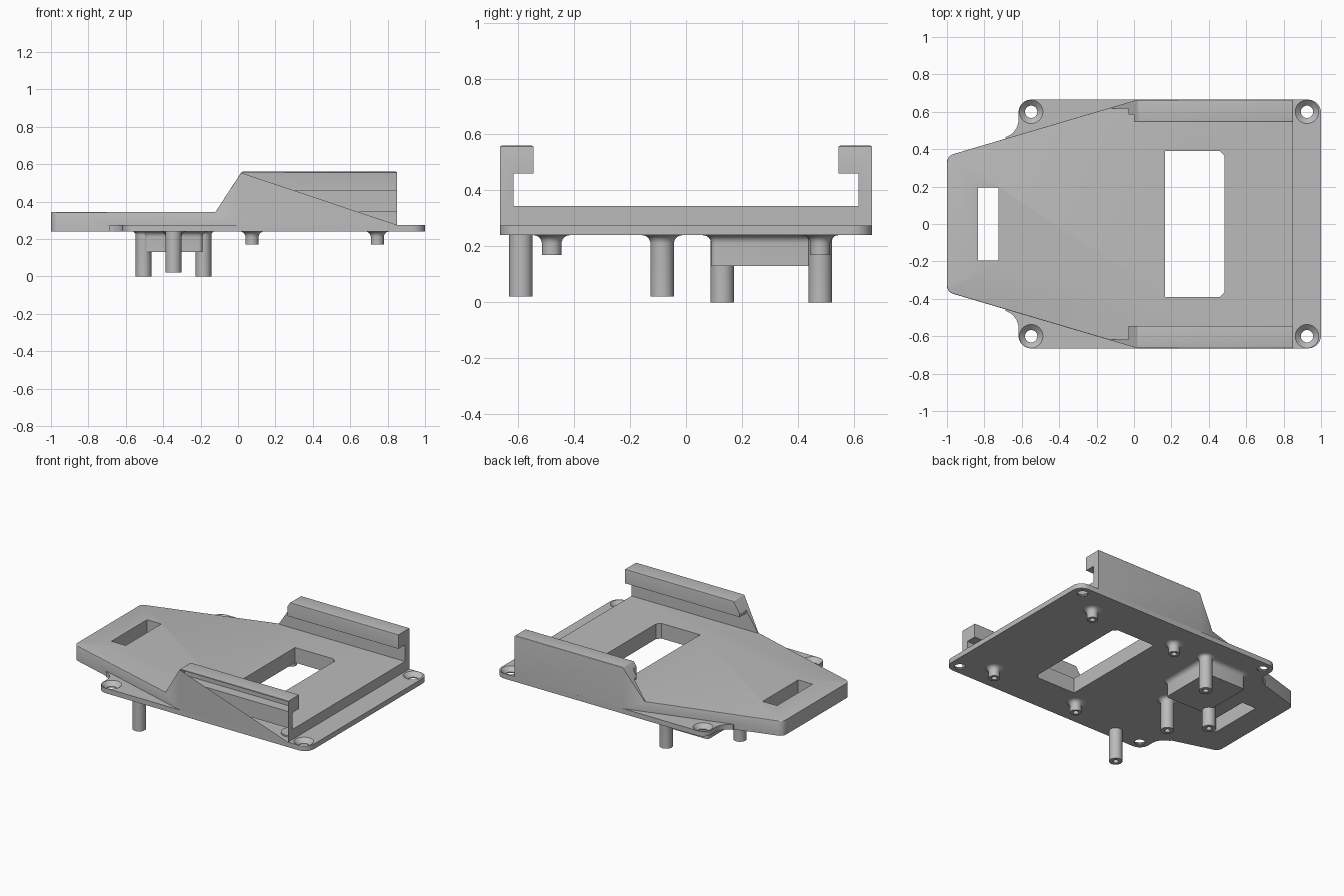
import bpy, bmesh
from math import sin, cos, radians, pi

cube = bpy.data.objects.get("Cube")
if cube:
    bpy.data.objects.remove(cube, do_unlink=True)

grey = bpy.data.materials.new("light grey plastic")
grey.use_nodes = True
colour = (0.5, 0.5, 0.5, 1)
grey.diffuse_color = colour
for node in grey.node_tree.nodes:
    if node.type == 'BSDF_PRINCIPLED':
        node.inputs["Base Color"].default_value = colour
        node.inputs["Roughness"].default_value = 0.6


def loft(name, rings):
    """Closed solid through rings that share one point count."""
    bm = bmesh.new()
    loops = [[bm.verts.new(p) for p in ring] for ring in rings]
    n = len(loops[0])
    for a, b in zip(loops, loops[1:]):
        for i in range(n):
            j = (i + 1) % n
            bm.faces.new((a[i], a[j], b[j], b[i]))
    bm.faces.new(loops[0][::-1])
    bm.faces.new(loops[-1])
    bmesh.ops.recalc_face_normals(bm, faces=bm.faces)
    mesh = bpy.data.meshes.new(name)
    bm.to_mesh(mesh)
    bm.free()
    mesh.materials.append(grey)
    ob = bpy.data.objects.new(name, mesh)
    bpy.context.collection.objects.link(ob)
    return ob


def prism(name, outline, z0, z1):
    return loft(name, [[(x, y, z) for x, y in outline] for z in (z0, z1)])


def box(name, x0, x1, y0, y1, z0, z1):
    return prism(name, [(x0, y0), (x1, y0), (x1, y1), (x0, y1)], z0, z1)


def arc(cx, cy, r, a0, a1, steps=10):
    angles = [radians(a0 + (a1 - a0) * i / steps) for i in range(steps + 1)]
    return [(cx + r * cos(a), cy + r * sin(a)) for a in angles]


def lathe(name, x, y, profile, sides=32):
    turn = [2 * pi * i / sides for i in range(sides)]
    return loft(name, [[(x + r * cos(a), y + r * sin(a), z) for a in turn]
                       for r, z in profile])


def mirrored(half):
    return half + [(x, -y) for x, y in reversed(half)]


def combine(target, tool, operation='DIFFERENCE'):
    mod = target.modifiers.new("combine", 'BOOLEAN')
    mod.operation, mod.solver, mod.object = operation, 'EXACT', tool
    bpy.context.view_layer.objects.active = target
    bpy.ops.object.modifier_apply(modifier=mod.name)
    bpy.data.objects.remove(tool, do_unlink=True)


BOTTOM, LEDGE, FLOOR, LIP, TOP = 0.24, 0.275, 0.345, 0.46, 0.56
WIDE = 0.665

# Tray body with a tapered nose, carved into floor and hooked side rails
nose = arc(-0.955, 0.33, 0.045, 180, 107, 5)
tray = prism("tray", mirrored([(0.85, WIDE), (0.02, WIDE)] + nose[::-1]),
             BOTTOM, TOP)
slope = [(-2, FLOOR), (-0.12, FLOOR), (0.02, TOP), (0.02, 1), (-2, 1)]
combine(tray, loft("slope_cutter", [[(x, y, z) for x, z in slope] for y in (-1, 1)]))
combine(tray, box("channel_cutter", -2, 2, -0.545, 0.545, FLOOR, 1))
combine(tray, box("undercut_cutter", -2, 2, -0.617, 0.617, FLOOR, LIP))
combine(tray, box("lip_end_cutter", -2, -0.03, -0.617, 0.617, FLOOR, 1))
combine(tray, box("notch_cutter", -0.1, 0, 0.5, 0.585, FLOOR, 1))

# Soften rail tops and the upper edge of the nose
bm = bmesh.new()
bm.from_mesh(tray.data)
bmesh.ops.dissolve_limit(bm, angle_limit=0.01, verts=bm.verts, edges=bm.edges)


def soft(edge):
    a, b = (v.co for v in edge.verts)
    if len(edge.link_faces) != 2 or edge.calc_face_angle(0) < 0.6:
        return False
    if min(a.z, b.z) > TOP - 0.001:
        return True
    level = abs(a.z - FLOOR) < 0.001 and abs(b.z - FLOOR) < 0.001
    outer = all(abs(v.y) < 0.64 for v in (a, b)) and max(a.x, b.x) < -0.1
    return level and outer and edge.is_convex


bmesh.ops.bevel(bm, geom=[e for e in bm.edges if soft(e)], offset=0.014,
                segments=3, profile=0.5, affect='EDGES', clamp_overlap=True)
bm.to_mesh(tray.data)
bm.free()

# Thin mounting flange with rounded corner ears
half = (arc(0.93, 0.595, 0.07, 0, 90) + arc(-0.55, 0.598, 0.067, 90, 180)
        + arc(-0.717, 0.56, 0.1, 0, -73) + [(-0.69, 0.3)])
combine(tray, prism("flange", mirrored(half), BOTTOM, LEDGE), 'UNION')

# Openings and countersunk screw holes
window = [(0.165, 0.39), (0.46, 0.39), (0.485, 0.365)]
combine(tray, prism("window_cutter", mirrored(window), 0, 1))
combine(tray, box("slot_cutter", -0.835, -0.725, -0.195, 0.195, 0, 1))
for x in (-0.55, 0.925):
    for y in (-0.6, 0.6):
        combine(tray, lathe("screw_cutter", x, y, [
            (0.033, 0.2), (0.033, 0.247), (0.063, LEDGE), (0.063, 0.3)]))


def flare(r, size):
    """Concave fillet widening up to the underside."""
    return [(r + size * (1 - cos(t * pi / 12)), BOTTOM - size * (1 - sin(t * pi / 12)))
            for t in range(7)] if size else [(r, BOTTOM)]


def post(name, x, y, r, foot, size):
    lathe(name, x, y, [(0.018, foot + 0.06), (0.018, foot), (r, foot)]
          + flare(r, size) + [(r + size, BOTTOM + 0.01)])


# Short standoffs
for x in (0.075, 0.745):
    for y in (-0.48, 0.48):
        post("short_standoff", x, y, 0.035, 0.17, 0.03)

# Long standoffs
post("outer_standoff", -0.345, -0.59, 0.042, 0.02, 0)
post("middle_standoff", -0.345, -0.085, 0.042, 0.02, 0.03)
post("block_standoff_nose", -0.505, 0.13, 0.042, 0, 0.02)
post("block_standoff_tail", -0.185, 0.48, 0.042, 0, 0.02)


# Support block under the floor, with a filleted root
def rounded(grow, z):
    r = 0.02 + grow
    pts = (arc(-0.21, 0.46, r, 0, 90, 5) + arc(-0.485, 0.46, r, 90, 180, 5)
           + arc(-0.485, 0.11, r, 180, 270, 5) + arc(-0.21, 0.11, r, 270, 360, 5))
    return [(x, y, z) for x, y in pts]


loft("support_block", [rounded(0, 0.13)] + [rounded(g, z) for g, z in flare(0, 0.03)]
     + [rounded(0.03, BOTTOM + 0.01)])

# Smooth shading with crisp edges
bpy.ops.object.select_all(action='DESELECT')
for ob in bpy.context.scene.objects:
    if ob.type == 'MESH' and grey.name in ob.data.materials:
        ob.select_set(True)
        bpy.context.view_layer.objects.active = ob
bpy.ops.object.shade_smooth_by_angle(angle=radians(30))
